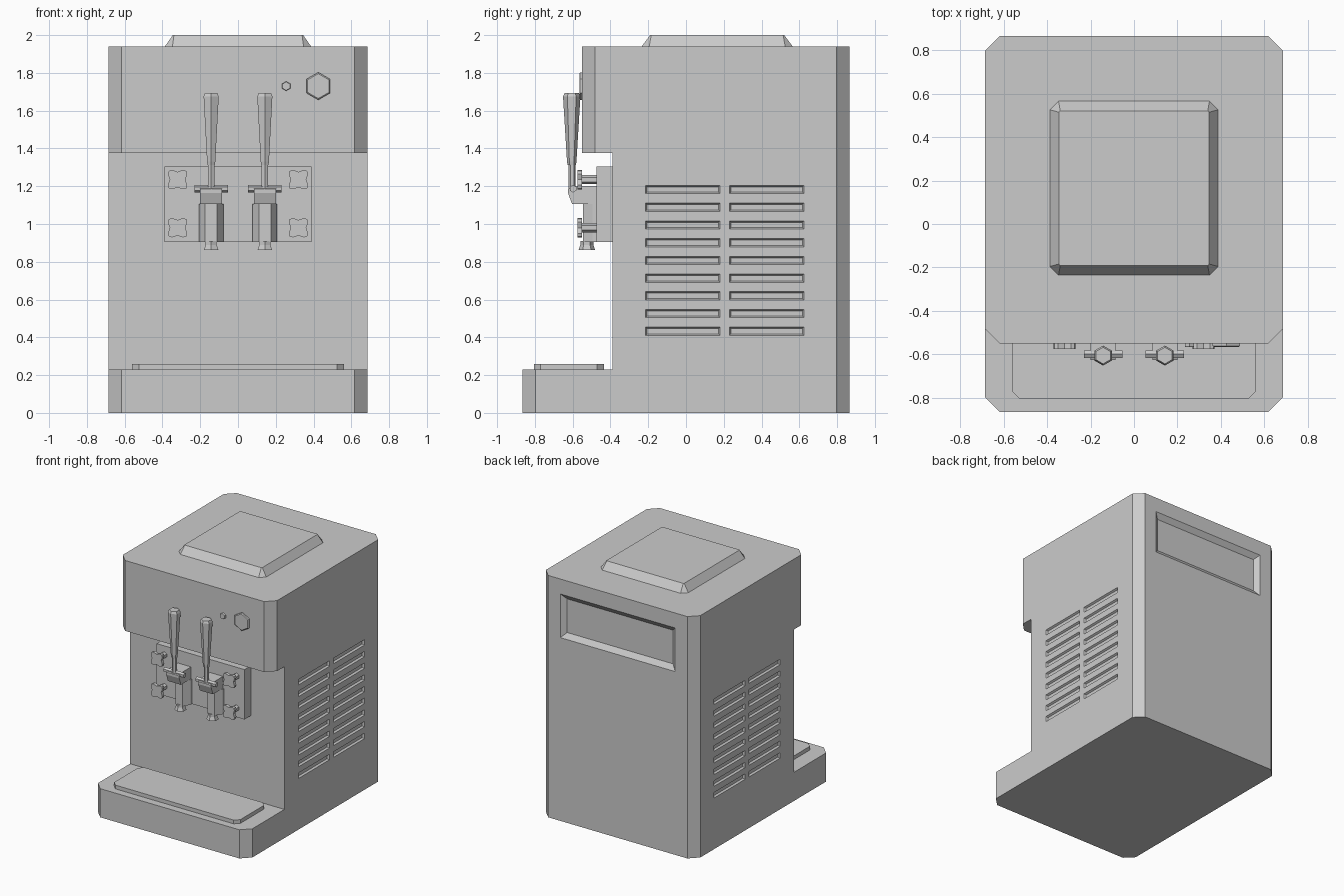
import bpy, bmesh, math
from mathutils import Vector

if "Cube" in bpy.data.objects:
    bpy.data.objects.remove(bpy.data.objects["Cube"], do_unlink=True)

GREY = (0.6, 0.6, 0.6, 1)
mat = bpy.data.materials.new("plain grey")
mat.use_nodes = True
mat.diffuse_color = GREY
mat.node_tree.nodes["Principled BSDF"].inputs["Base Color"].default_value = GREY

# Maps (u, v, along) to world space for each extrusion axis
AXES = {
    "X": lambda u, v, t: Vector((t, u, v)),
    "Y": lambda u, v, t: Vector((u, t, v)),
    "Z": lambda u, v, t: Vector((u, v, t)),
}


def add_loft(bm, sections, axis):
    """Skin equal-sized outlines given as (position, points), with end caps."""
    rings = [[bm.verts.new(AXES[axis](u, v, t)) for u, v in pts] for t, pts in sections]
    n = len(rings[0])
    for a, b in zip(rings, rings[1:]):
        for i in range(n):
            j = (i + 1) % n
            bm.faces.new((a[i], a[j], b[j], b[i]))
    bm.faces.new(rings[0])
    bm.faces.new(rings[-1])


def finish(name, bm):
    bmesh.ops.recalc_face_normals(bm, faces=bm.faces)
    me = bpy.data.meshes.new(name)
    bm.to_mesh(me)
    bm.free()
    me.materials.append(mat)
    ob = bpy.data.objects.new(name, me)
    bpy.context.collection.objects.link(ob)
    return ob


def loft(name, sections, axis="Z"):
    bm = bmesh.new()
    add_loft(bm, sections, axis)
    return finish(name, bm)


def prism(name, pts, t0, t1, axis="Z"):
    return loft(name, [(t0, pts), (t1, pts)], axis)


def rect(u0, u1, v0, v1, c=0.0):
    """Rectangle, with clipped corners when c is set."""
    if not c:
        return [(u0, v0), (u1, v0), (u1, v1), (u0, v1)]
    return [(u0 + c, v0), (u1 - c, v0), (u1, v0 + c), (u1, v1 - c),
            (u1 - c, v1), (u0 + c, v1), (u0, v1 - c), (u0, v0 + c)]


def hexagon(u, v, r):
    return [(u + r * math.sin(k * math.pi / 3), v + r * math.cos(k * math.pi / 3))
            for k in range(6)]


# Cabinet: side profile extruded across, outer upright edges chamfered
W, FRONT, WALL, HOOD, BACK = 0.685, -0.865, -0.39, -0.55, 0.865
profile = [(FRONT, 0), (BACK, 0), (BACK, 1.94), (HOOD, 1.94),
           (HOOD, 1.375), (WALL, 1.375), (WALL, 0.23), (FRONT, 0.23)]
bm = bmesh.new()
add_loft(bm, [(-W, profile), (W, profile)], "X")
upright = [e for e in bm.edges
           if abs(e.verts[0].co.z - e.verts[1].co.z) > 0.1
           and abs(e.verts[0].co.y - WALL) > 0.01]
bmesh.ops.bevel(bm, geom=upright, offset=0.068, segments=1, affect='EDGES')
cabinet = finish("cabinet", bm)

# Cutter for the side vents and the rear recess
bm = bmesh.new()
for side in (-1, 1):
    for row in range(9):
        z = 0.432 + row * 0.0938
        for y in (-0.017, 0.427):
            def slot(inset):
                return rect(y - 0.197 + inset, y + 0.197 - inset,
                            z - 0.022 + inset, z + 0.022 - inset)
            add_loft(bm, [(side * (W + 0.01), slot(0)), (side * W, slot(0)),
                          (side * (W - 0.015), slot(0.008))], "X")
outer, inner = rect(-0.51, 0.51, 1.47, 1.82), rect(-0.47, 0.47, 1.51, 1.78)
add_loft(bm, [(BACK + 0.01, outer), (BACK, outer), (BACK - 0.03, inner)], "Y")
cutter = finish("recess_cutter", bm)
cutter.hide_render = True
cutter.hide_set(True)
cutter.display_type = 'WIRE'
cut = cabinet.modifiers.new("recesses", 'BOOLEAN')
cut.operation = 'DIFFERENCE'
cut.solver = 'EXACT'
cut.object = cutter
# Bake the cut so that the helper can go
bpy.context.view_layer.objects.active = cabinet
cabinet.select_set(True)
bpy.ops.object.modifier_apply(modifier=cut.name)
bpy.data.objects.remove(cutter, do_unlink=True)

# Lid on top and drip tray at the foot
loft("lid", [(1.94, rect(-0.387, 0.387, -0.235, 0.565, 0.04)),
             (2.0, rect(-0.345, 0.345, -0.19, 0.52, 0.006))])
prism("drip_tray", rect(-0.56, 0.56, -0.805, -0.435, 0.035), 0.23, 0.26)

# Dispensing panel
prism("dispensing_panel", rect(-0.39, 0.39, 0.905, 1.305), -0.475, WALL, "Y")

# Four-lobed fixing knobs on the panel corners
for sx, side in ((-1, "right"), (1, "left")):
    for z, level in ((0.98, "lower"), (1.235, "upper")):
        x = sx * 0.32
        star = []
        for k in range(24):
            a = k * math.pi / 12
            r = 0.053 - 0.012 * math.cos(4 * a)
            star.append((x + r * math.cos(a), z + r * math.sin(a)))
        prism(f"{level}_{side}_knob", star, -0.575, -0.55, "Y")
        prism(f"{level}_{side}_knob_stem", hexagon(x, z, 0.024), -0.55, -0.475, "Y")

# Two taps with lever handles
head = [(-0.475, 1.105), (-0.603, 1.105), (-0.625, 1.165), (-0.625, 1.185),
        (-0.59, 1.2), (-0.475, 1.2)]
for x, side in ((-0.142, "right"), (0.142, "left")):
    column = [(x - 0.065, -0.475), (x - 0.065, -0.495), (x - 0.032, -0.545),
              (x + 0.032, -0.545), (x + 0.065, -0.495), (x + 0.065, -0.475)]
    prism(f"{side}_tap_body", column, 0.905, 1.105)
    prism(f"{side}_tap_head", head, x - 0.058, x + 0.058, "X")
    prism(f"{side}_pivot_pin", hexagon(-0.598, 1.187, 0.02), x - 0.088, x + 0.088, "X")
    loft(f"{side}_nozzle", [(z, hexagon(x, -0.525, r)) for z, r in
                            ((0.862, 0.044), (0.89, 0.034), (0.91, 0.034))])
    prism(f"{side}_lever_rod", hexagon(x, -0.603, 0.019), 1.18, 1.32)
    loft(f"{side}_lever_grip", [(z, hexagon(x, -0.605, r)) for z, r in
                                ((1.312, 0.022), (1.33, 0.025), (1.675, 0.046), (1.693, 0.038))])

# Control button and indicator on the hood
for name, x, r in (("control_button", 0.425, 0.073), ("indicator", 0.255, 0.025)):
    loft(name, [(HOOD, hexagon(x, 1.73, r)), (HOOD - 0.01, hexagon(x, 1.73, r)),
                (HOOD - 0.015, hexagon(x, 1.73, r * 0.9))], "Y")
